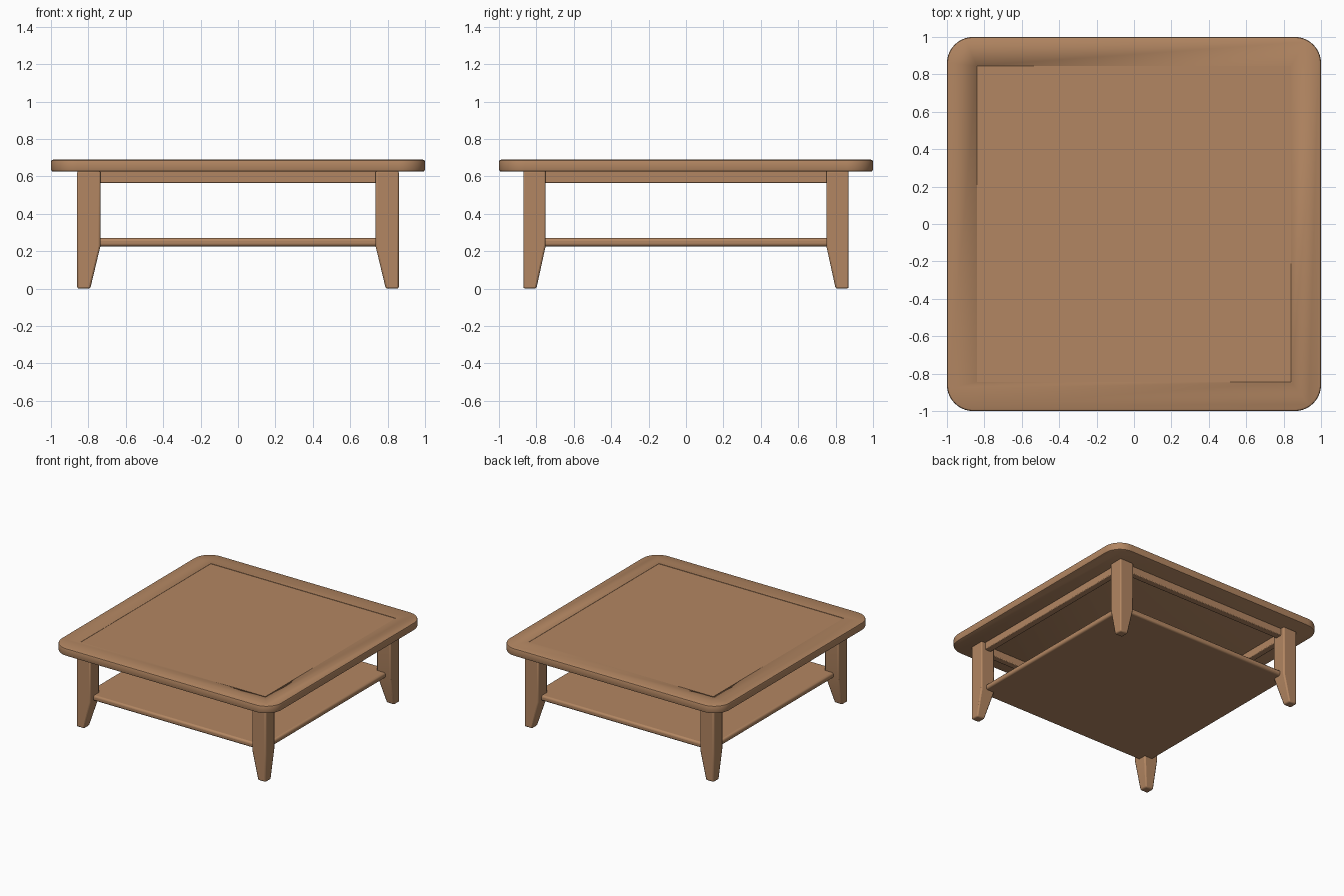
import bpy, bmesh, math

if "Cube" in bpy.data.objects:
    bpy.data.objects.remove(bpy.data.objects["Cube"])

wood = bpy.data.materials.new("warm wood")
wood.diffuse_color = (0.45, 0.24, 0.122, 1)
wood.use_nodes = True
wood.node_tree.nodes["Principled BSDF"].inputs["Base Color"].default_value = wood.diffuse_color


def loft(name, rings, bevel=0.0, segments=2):
    """Closed solid from a stack of matching rings of points."""
    bm = bmesh.new()
    loops = [[bm.verts.new(p) for p in ring] for ring in rings]
    n = len(loops[0])
    for a, b in zip(loops, loops[1:]):
        for i in range(n):
            j = (i + 1) % n
            bm.faces.new((a[i], a[j], b[j], b[i]))
    bm.faces.new(loops[0][::-1])
    bm.faces.new(loops[-1])
    bmesh.ops.recalc_face_normals(bm, faces=bm.faces[:])
    me = bpy.data.meshes.new(name)
    bm.to_mesh(me)
    bm.free()
    me.materials.append(wood)
    ob = bpy.data.objects.new(name, me)
    bpy.context.collection.objects.link(ob)
    if bevel:
        m = ob.modifiers.new("soft edges", 'BEVEL')
        m.width, m.segments = bevel, segments
        m.limit_method, m.angle_limit = 'ANGLE', math.radians(40)
    bpy.ops.object.select_all(action='DESELECT')
    ob.select_set(True)
    bpy.context.view_layer.objects.active = ob
    bpy.ops.object.shade_smooth_by_angle(angle=math.radians(35))
    return ob


def rect(x0, x1, y0, y1, z):
    return [(x0, y0, z), (x1, y0, z), (x1, y1, z), (x0, y1, z)]


def box(name, x0, x1, y0, y1, z0, z1, bevel=0.0, segments=2):
    return loft(name, [rect(x0, x1, y0, y1, z0), rect(x0, x1, y0, y1, z1)], bevel, segments)


def rounded_square(half, radius, z, steps=10):
    pts = []
    for k, (sx, sy) in enumerate([(1, 1), (-1, 1), (-1, -1), (1, -1)]):
        for i in range(steps + 1):
            a = math.pi / 2 * (k + i / steps)
            pts.append((sx * (half - radius) + radius * math.cos(a),
                        sy * (half - radius) + radius * math.sin(a), z))
    return pts


# Table top with rounded corners and a very shallow sunken centre panel
top = loft("table_top", [rounded_square(1 - d, 0.14 - d, z) for d, z in
                         [(0.012, 0.625), (0.003, 0.629), (0, 0.637),
                          (0, 0.678), (0.003, 0.686), (0.012, 0.69)]])
cutter = box("panel_cutter", -0.84, 0.84, -0.845, 0.845, 0.687, 0.75)
cutter.hide_render = True
cutter.hide_set(True)
cut = top.modifiers.new("centre panel", 'BOOLEAN')
cut.object, cut.operation, cut.solver = cutter, 'DIFFERENCE', 'EXACT'

# Legs: straight outside, tapered on the two inner sides below the shelf
for sx, side in ((-1, "left"), (1, "right")):
    for sy, end in ((-1, "front"), (1, "back")):
        loft(f"{end}_{side}_leg",
             [rect(sx * xi, sx * 0.86, sy * yi, sy * 0.87, z)
              for xi, yi, z in ((0.79, 0.80, 0), (0.735, 0.75, 0.23), (0.735, 0.75, 0.63))],
             0.01)

# Apron rails under the top
for s, a, b in ((-1, "front", "left"), (1, "back", "right")):
    y0, y1 = sorted((s * 0.78, s * 0.835))
    box(f"{a}_apron", -0.78, 0.78, y0, y1, 0.565, 0.63, 0.006)
    x0, x1 = sorted((s * 0.77, s * 0.825))
    box(f"{b}_apron", x0, x1, -0.78, 0.78, 0.565, 0.63, 0.006)

# Lower shelf with softened edges
box("lower_shelf", -0.815, 0.815, -0.825, 0.825, 0.226, 0.27, 0.015, 3)
